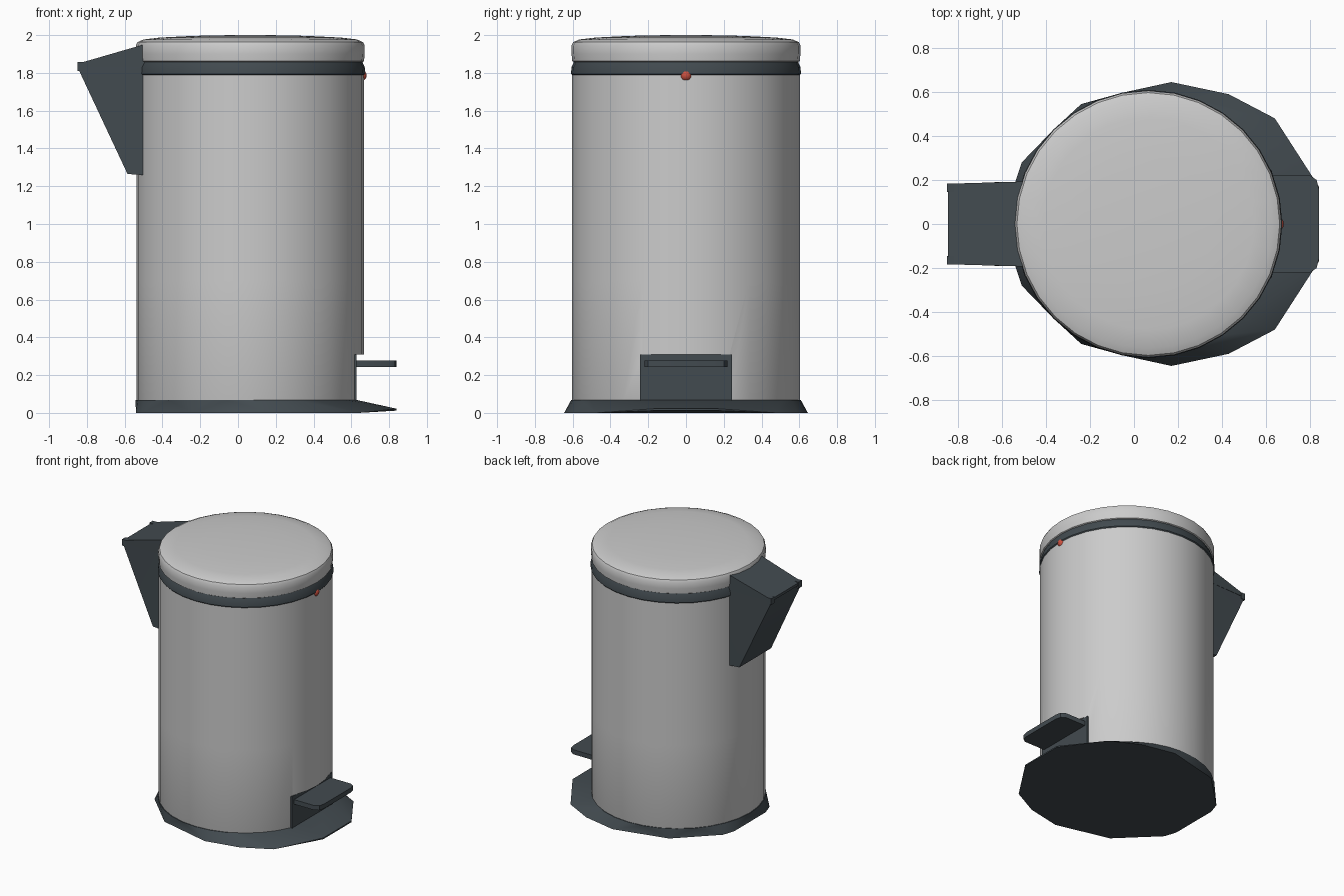
import bpy, bmesh
from math import cos, sin, pi, radians

if "Cube" in bpy.data.objects:
    bpy.data.objects.remove(bpy.data.objects["Cube"])

CX, R, N = 0.065, 0.603, 32          # drum axis, drum radius, sides

dark = bpy.data.materials.new("dark_plastic")
dark.diffuse_color = (0.055, 0.07, 0.08, 1)
dark.use_nodes = True
dark.node_tree.nodes["Principled BSDF"].inputs["Base Color"].default_value = dark.diffuse_color
red = bpy.data.materials.new("red")
red.diffuse_color = (0.6, 0.08, 0.05, 1)
red.use_nodes = True
red.node_tree.nodes["Principled BSDF"].inputs["Base Color"].default_value = red.diffuse_color


def finish(bm, name, mat=None, angle=35):
    bmesh.ops.recalc_face_normals(bm, faces=bm.faces)
    me = bpy.data.meshes.new(name)
    bm.to_mesh(me)
    bm.free()
    ob = bpy.data.objects.new(name, me)
    bpy.context.collection.objects.link(ob)
    if mat:
        me.materials.append(mat)
    smooth(ob, angle)
    return ob


def smooth(ob, angle=35):
    bpy.ops.object.select_all(action='DESELECT')
    ob.select_set(True)
    bpy.context.view_layer.objects.active = ob
    bpy.ops.object.shade_smooth_by_angle(angle=radians(angle))


def lathe(name, profile, mat=None):
    """Closed solid of revolution from (radius, z) points, bottom to top."""
    bm = bmesh.new()
    rings = [[bm.verts.new((CX + r * cos(2 * pi * i / N), r * sin(2 * pi * i / N), z))
              for i in range(N)] for r, z in profile]
    for a, b in zip(rings, rings[1:]):
        for i in range(N):
            j = (i + 1) % N
            bm.faces.new((a[i], a[j], b[j], b[i]))
    bm.faces.new(rings[0])
    bm.faces.new(rings[-1])
    return finish(bm, name, mat)


def hull(name, points, mat=None):
    bm = bmesh.new()
    for p in points:
        bm.verts.new(p)
    out = bmesh.ops.convex_hull(bm, input=bm.verts)
    loose = [v for v in bm.verts if not v.link_faces]
    bmesh.ops.delete(bm, geom=loose, context='VERTS')
    return finish(bm, name, mat)


def prism(name, profile, w, mat, taper=0.0):
    """Side profile (x, z) carried across y, optionally narrower at the far back."""
    pts = []
    for x, z in profile:
        half = w - (taper if x < -0.7 else 0)
        pts += [(x, half, z), (x, -half, z)]
    return hull(name, pts, mat)


def box(name, x, y, z, mat=None):
    return hull(name, [(a, b, c) for a in x for b in y for c in z], mat)


# Drum, with the pedal opening cut from its front
drum = lathe("drum", [(R - 0.01, 0.03), (R, 0.06), (R, 0.7), (R, 1.3), (R, 1.80)])
cutter = box("opening_cutter", (0.622, 0.9), (-0.245, 0.245), (-0.1, 0.31))
cutter.hide_render = True
mod = drum.modifiers.new("opening", 'BOOLEAN')
mod.operation, mod.object, mod.solver = 'DIFFERENCE', cutter, 'EXACT'
bpy.context.view_layer.objects.active = drum
bpy.ops.object.modifier_apply(modifier=mod.name)
bpy.data.objects.remove(cutter)
smooth(drum)

# Dark panel filling the opening
box("pedal_panel", (0.60, 0.628), (-0.243, 0.243), (0.04, 0.308), dark)

# Flared foot, drawn out to a toe under the pedal
outline = [(-0.54, 0.19), (-0.51, 0.28), (-0.24, 0.545), (0.17, 0.645),
           (0.43, 0.59), (0.64, 0.48), (0.80, 0.215), (0.84, 0.17)]
foot = [(x, s * y, 0.012 if x > 0.7 else 0) for x, y in outline for s in (1, -1)]
foot += [(x, y, 0.022) for x, y, z in foot if x > 0.7]
foot += [(min(CX + 0.608 * cos(2 * pi * i / N), 0.63), 0.608 * sin(2 * pi * i / N), 0.068)
         for i in range(N)]
hull("foot", foot, dark)

# Pedal plate with clipped outer corners
plate = [(0.60, 0.22), (0.80, 0.22), (0.83, 0.20), (0.84, 0.16)]
hull("pedal", [(x, s * y, z) for x, y in plate for s in (1, -1) for z in (0.242, 0.277)], dark)

# Rim collar and lid
lathe("rim_collar", [(0.600, 1.785), (0.609, 1.795), (0.606, 1.83), (0.592, 1.862)], dark)
lathe("lid", [(0.585, 1.852), (0.602, 1.862), (0.606, 1.90), (0.606, 1.945), (0.597, 1.963),
              (0.565, 1.977), (0.48, 1.987), (0.3, 1.996), (0.1, 2.0)])

# Rear hinge: sloping cover on the lid, bracket tapering down the drum
prism("hinge_cover", [(-0.47, 1.955), (-0.50, 1.95), (-0.845, 1.85), (-0.845, 1.83),
                      (-0.47, 1.83)], 0.193, dark, 0.01)
prism("hinge_bracket", [(-0.49, 1.84), (-0.84, 1.84), (-0.838, 1.805), (-0.585, 1.265),
                        (-0.49, 1.258)], 0.192, dark, 0.012)
for s, side in ((1, "left"), (-1, "right")):
    box("hinge_peg_" + side, (-0.85, -0.815), (s * 0.145, s * 0.185), (1.81, 1.858), dark)

# Small red bead on the front of the rim
bm = bmesh.new()
bmesh.ops.create_uvsphere(bm, u_segments=16, v_segments=10, radius=0.033)
bmesh.ops.translate(bm, verts=bm.verts, vec=(0.648, 0, 1.787))
finish(bm, "rim_bead", red, 60)
